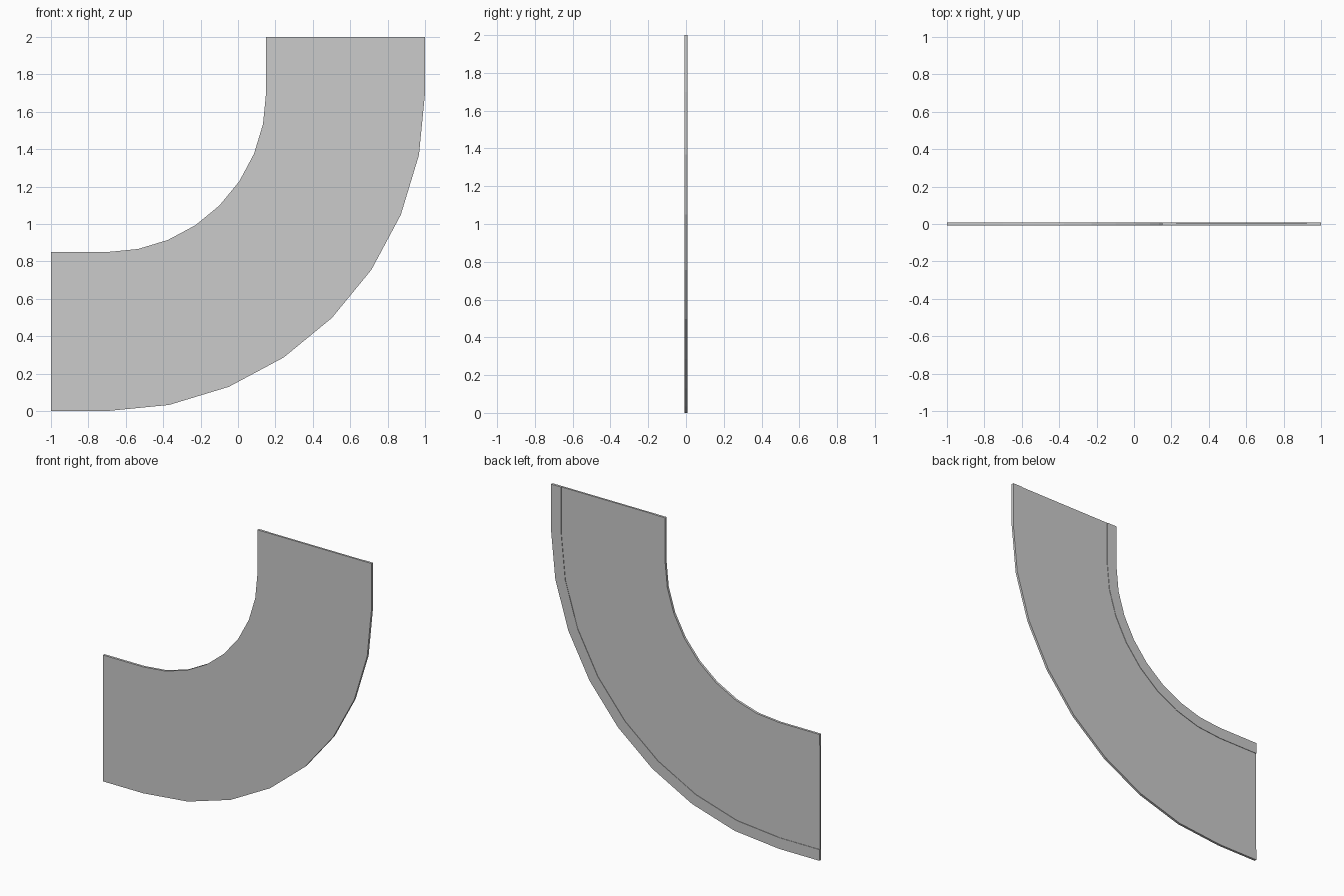
import bpy
import bmesh
from math import sin, cos, pi

if "Cube" in bpy.data.objects:
    bpy.data.objects.remove(bpy.data.objects["Cube"])

# Bend geometry: quarter circle with a short straight at each end
CX, CZ = -0.7, 1.7
R_IN, R_OUT = 0.85, 1.7
STRAIGHT = 0.3
SEGMENTS = 8
RIM = 0.075
FRONT, PANEL, BACK = -0.008, 0.005, 0.008

# Cross-section (radius, y): flat front, slightly raised rims on the back
profile = [
    (R_IN, FRONT), (R_OUT, FRONT), (R_OUT, BACK), (R_OUT - RIM, BACK),
    (R_OUT - RIM, PANEL), (R_IN + RIM, PANEL), (R_IN + RIM, BACK), (R_IN, BACK),
]

# Stations along the path (angle, shift x, shift z)
stations = [(0, -STRAIGHT, 0)]
stations += [(pi / 2 * i / SEGMENTS, 0, 0) for i in range(SEGMENTS + 1)]
stations += [(pi / 2, 0, STRAIGHT)]

# Sweep the cross-section along the bend
bm = bmesh.new()
rings = [[bm.verts.new((CX + r * sin(a) + dx, y, CZ - r * cos(a) + dz))
          for r, y in profile] for a, dx, dz in stations]
n = len(profile)
for a, b in zip(rings, rings[1:]):
    for i in range(n):
        j = (i + 1) % n
        bm.faces.new((a[i], a[j], b[j], b[i]))

# End caps
bm.faces.new(rings[0])
bm.faces.new(rings[-1])
bmesh.ops.recalc_face_normals(bm, faces=bm.faces)

mesh = bpy.data.meshes.new("curved_panel")
bm.to_mesh(mesh)
bm.free()
bpy.context.collection.objects.link(bpy.data.objects.new("curved_panel", mesh))
